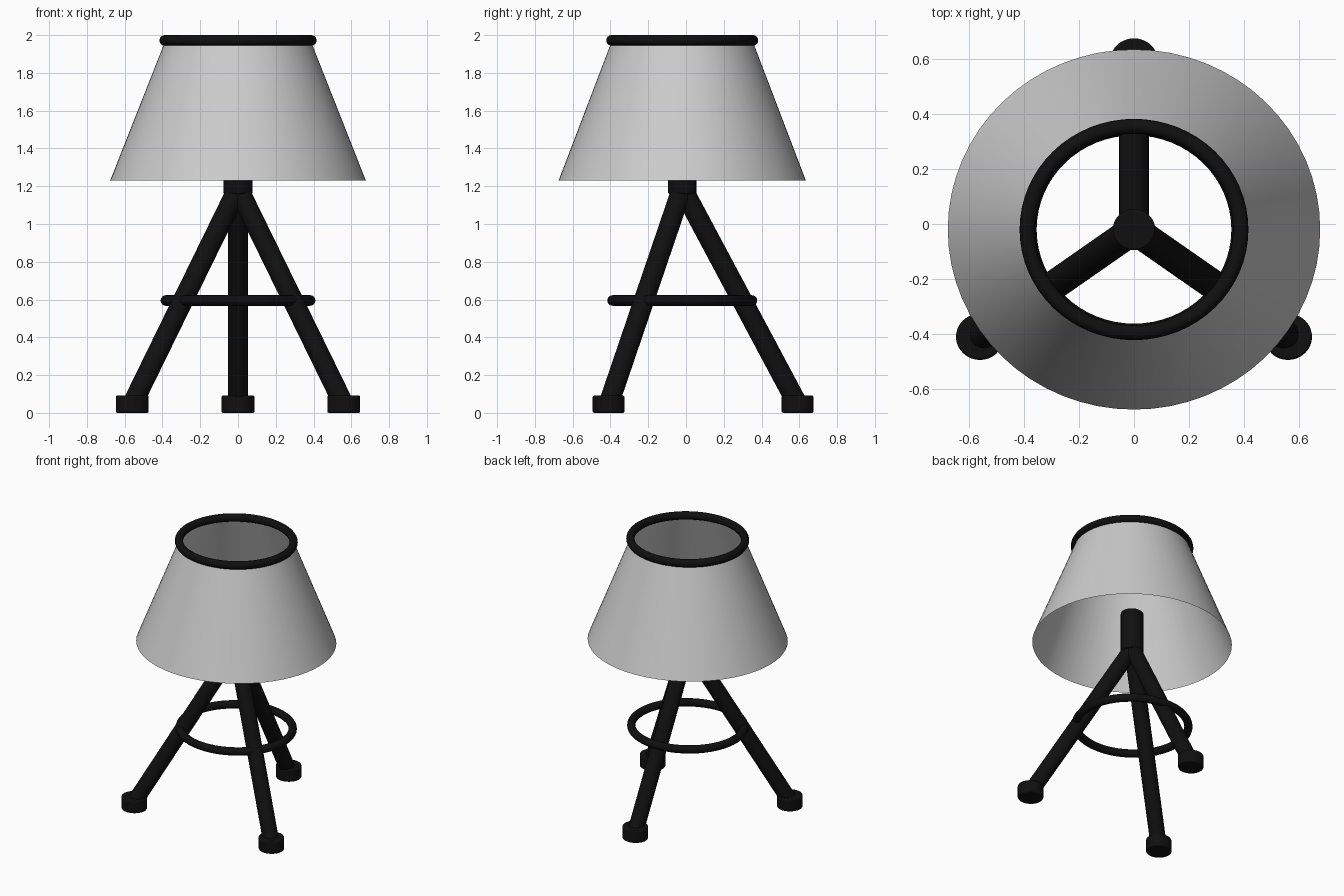
import bpy
import math
from mathutils import Vector

cube = bpy.data.objects.get("Cube")
if cube:
    bpy.data.objects.remove(cube, do_unlink=True)

CY = -0.02       # depth position of the lamp axis
DEPTH = 0.967    # parts are slightly flattened front to back


def make_material(name, value, roughness):
    mat = bpy.data.materials.new(name)
    mat.use_nodes = True
    colour = (value, value, value, 1)
    mat.diffuse_color = colour
    shader = mat.node_tree.nodes["Principled BSDF"]
    shader.inputs["Base Color"].default_value = colour
    shader.inputs["Roughness"].default_value = roughness
    return mat


black = make_material("black_metal", 0.005, 0.5)
grey = make_material("grey_fabric", 0.6, 0.9)


def finish(name, mat):
    obj = bpy.context.object
    obj.name = name
    obj.data.materials.append(mat)
    bpy.ops.object.shade_smooth_by_angle(angle=math.radians(35))
    return obj


def upright_cylinder(name, x, y, bottom, top, radius, bevel):
    bpy.ops.mesh.primitive_cylinder_add(
        vertices=48, radius=radius, depth=top - bottom,
        location=(x, y, (bottom + top) / 2))
    obj = finish(name, black)
    obj.scale.y = DEPTH
    mod = obj.modifiers.new("soft_edge", 'BEVEL')
    mod.width = bevel
    mod.segments = 2
    return obj


def rod(name, start, end, radius):
    start, end = Vector(start), Vector(end)
    axis = end - start
    bpy.ops.mesh.primitive_cylinder_add(
        vertices=32, radius=radius, depth=axis.length,
        location=(start + end) / 2,
        rotation=axis.to_track_quat('Z', 'Y').to_euler())
    return finish(name, black)


def ring(name, z, major, minor):
    bpy.ops.mesh.primitive_torus_add(
        major_segments=64, minor_segments=16,
        major_radius=major, minor_radius=minor, location=(0, CY, z))
    obj = finish(name, black)
    obj.scale.y = DEPTH
    return obj


# Open conical shade with its top rim
bpy.ops.mesh.primitive_cone_add(
    vertices=64, radius1=0.677, radius2=0.385, depth=0.74,
    end_fill_type='NOTHING', location=(0, CY, 1.6))
finish("shade", grey).scale.y = DEPTH
ring("shade_rim", 1.972, 0.388, 0.028)

# Central hub and the brace ring around the legs
upright_cylinder("hub", 0, CY, 1.16, 1.46, 0.077, 0.006)
ring("brace_ring", 0.595, 0.382, 0.028)

# Three splayed legs, each on a round foot
feet = {"back": (0, 0.591), "front_left": (0.56, -0.41), "front_right": (-0.56, -0.41)}
for side, (x, y) in feet.items():
    rod(side + "_leg", (x, y, 0.045), (0, CY, 1.19), 0.054)
    upright_cylinder(side + "_foot", x, y, 0, 0.092, 0.087, 0.008)
